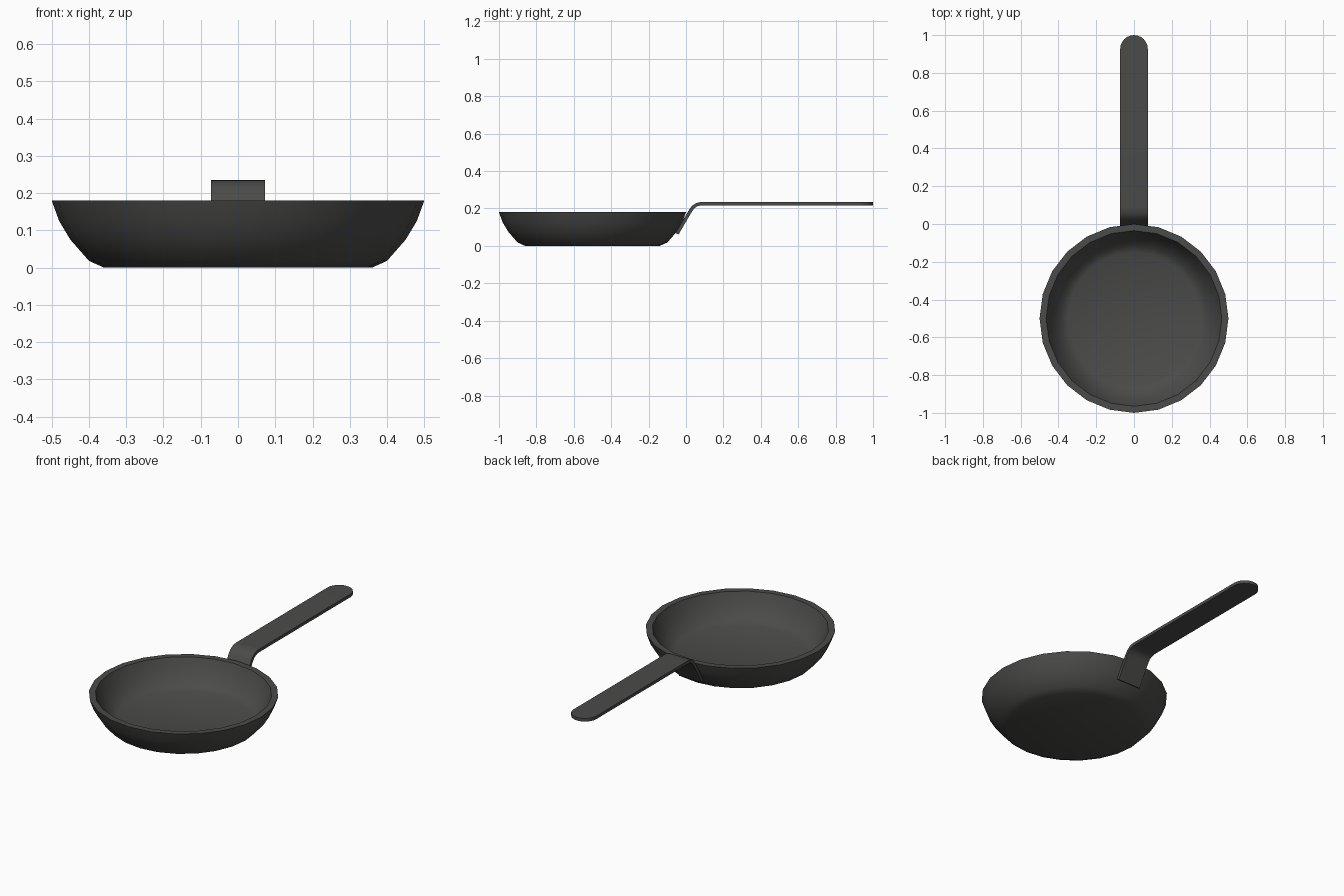
import bpy, bmesh
from math import sin, cos, pi, radians

if "Cube" in bpy.data.objects:
    bpy.data.objects.remove(bpy.data.objects["Cube"])


def finish(name, bm, angle=35):
    bmesh.ops.recalc_face_normals(bm, faces=bm.faces)
    me = bpy.data.meshes.new(name)
    bm.to_mesh(me)
    bm.free()
    ob = bpy.data.objects.new(name, me)
    bpy.context.collection.objects.link(ob)
    bpy.ops.object.select_all(action='DESELECT')
    ob.select_set(True)
    bpy.context.view_layer.objects.active = ob
    mat = bpy.data.materials.get("dark_iron") or bpy.data.materials.new("dark_iron")
    mat.diffuse_color = (0.07, 0.07, 0.068, 1)
    mat.use_nodes = True
    mat.node_tree.nodes["Principled BSDF"].inputs["Base Color"].default_value = mat.diffuse_color
    me.materials.append(mat)
    bpy.ops.object.shade_smooth_by_angle(angle=radians(angle))
    return ob


# Pan bowl: closed wall profile revolved in 24 steps, capped by outer base and inner floor
SIDES = 24
profile = [(0.36, 0.003), (0.40, 0.018), (0.45, 0.075), (0.48, 0.125), (0.50, 0.18),
           (0.465, 0.18), (0.447, 0.137), (0.42, 0.092), (0.383, 0.05), (0.35, 0.035)]
bm = bmesh.new()
rings = [[bm.verts.new((r * cos(2 * pi * i / SIDES), -0.5 + r * sin(2 * pi * i / SIDES),
                        max(z - 0.003, 0) if z < 0.01 else z)) for i in range(SIDES)]
         for r, z in profile]
for a, b in zip(rings, rings[1:]):
    for i in range(SIDES):
        j = (i + 1) % SIDES
        bm.faces.new((a[i], a[j], b[j], b[i]))
bm.faces.new(rings[0][::-1])
bm.faces.new(rings[-1])
finish("pan_bowl", bm, 50)

# Handle: flat strap bent up from the bowl wall, with a rounded far end
W, T, END = 0.073, 0.018, 0.927
path = [(-0.048, 0.065), (0.024, 0.188), (0.038, 0.207), (0.055, 0.219),
        (0.075, 0.225), (0.095, 0.226)]
bm = bmesh.new()
rows = [[bm.verts.new((s * W, y, z)) for s in (-1, 1)] for y, z in path]
for (a, b), (c, d) in zip(rows, rows[1:]):
    bm.faces.new((a, b, d, c))
N = 12
arc = [bm.verts.new((W * cos(pi * i / N), END + W * sin(pi * i / N), 0.226)) for i in range(N + 1)]
bm.faces.new(rows[-1] + arc)
handle = finish("handle", bm)
mod = handle.modifiers.new("thickness", 'SOLIDIFY')
mod.thickness = T
mod.offset = 0
mod.use_even_offset = True
bpy.ops.object.modifier_apply(modifier=mod.name)
bpy.ops.object.shade_smooth_by_angle(angle=radians(35))
